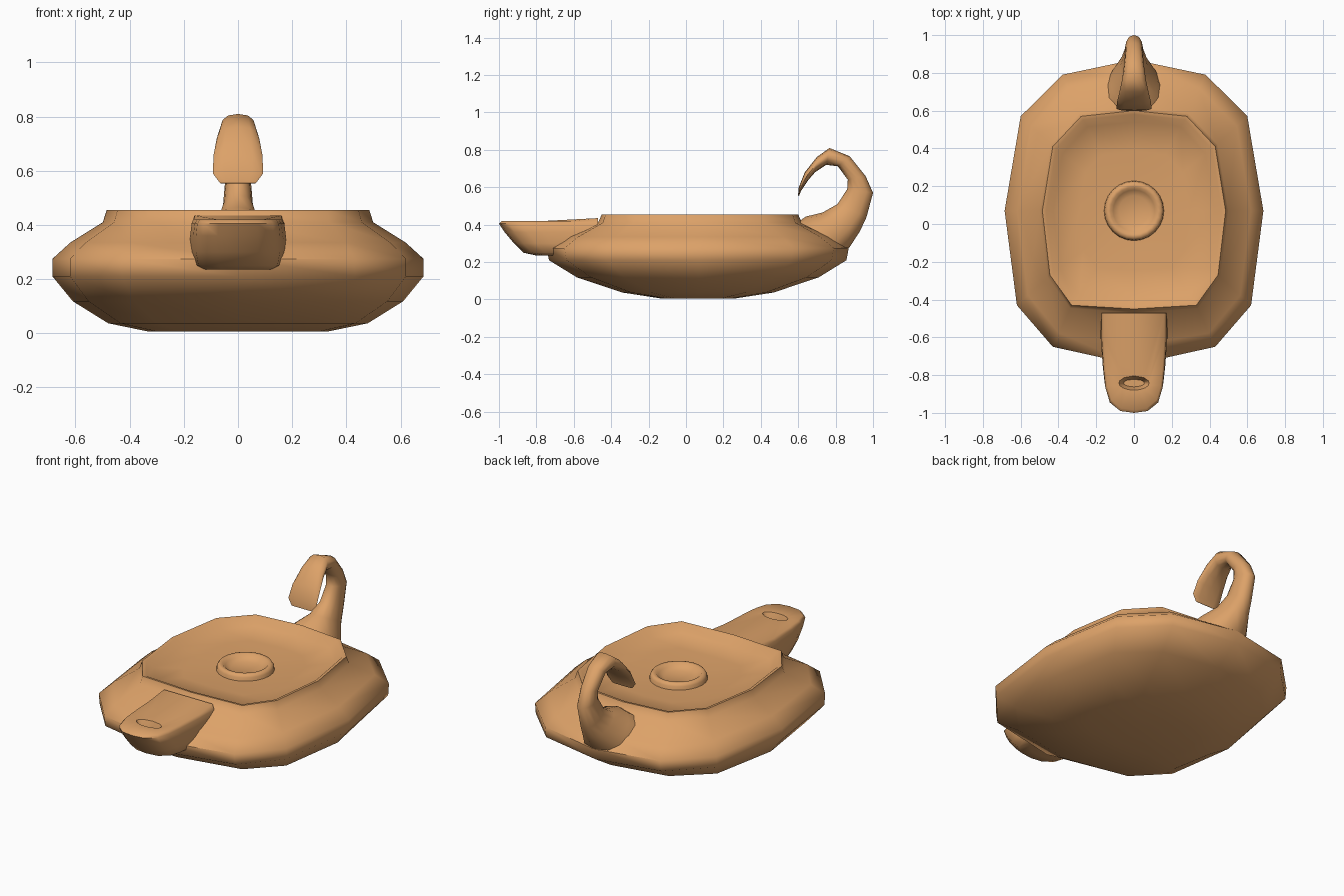
import bpy, math

if "Cube" in bpy.data.objects:
    bpy.data.objects.remove(bpy.data.objects["Cube"])

clay = bpy.data.materials.new("clay")
clay.diffuse_color = (0.72, 0.36, 0.14, 1)
clay.use_nodes = True
clay.node_tree.nodes["Principled BSDF"].inputs["Base Color"].default_value = clay.diffuse_color


def loft(name, rings, angle=60):
    """Skin a list of equal-length closed rings and cap both ends."""
    n = len(rings[0])
    verts = [p for r in rings for p in r]
    faces = [(k * n + i, k * n + (i + 1) % n, (k + 1) * n + (i + 1) % n, (k + 1) * n + i)
             for k in range(len(rings) - 1) for i in range(n)]
    for k, flip in ((0, True), (len(rings) - 1, False)):
        c = len(verts)
        verts.append(tuple(sum(p[a] for p in rings[k]) / n for a in range(3)))
        for i in range(n):
            a, b = k * n + i, k * n + (i + 1) % n
            faces.append((b, a, c) if flip else (a, b, c))
    me = bpy.data.meshes.new(name)
    me.from_pydata(verts, [], faces)
    ob = bpy.data.objects.new(name, me)
    bpy.context.collection.objects.link(ob)
    me.materials.append(clay)
    bpy.ops.object.select_all(action='DESELECT')
    ob.select_set(True)
    bpy.context.view_layer.objects.active = ob
    bpy.ops.object.mode_set(mode='EDIT')
    bpy.ops.mesh.select_all(action='SELECT')
    bpy.ops.mesh.normals_make_consistent(inside=False)
    bpy.ops.object.mode_set(mode='OBJECT')
    bpy.ops.object.shade_smooth_by_angle(angle=math.radians(angle))
    return ob


def mirrored(half):
    return half + [(-x, y) for x, y in half[-2:0:-1]]


# Body: outlines of the widest belt and of the rim, back to front
CY = 0.065
belt = mirrored([(0, .87), (.38, .79), (.60, .57), (.685, .07), (.62, -.43), (.43, -.65), (0, -.745)])
rim = mirrored([(0, .60), (.28, .57), (.43, .41), (.485, .07), (.445, -.27), (.33, -.43), (0, -.45)])


def scaled(outline, sx, sy, z):
    return [(x * sx, CY + (y - CY) * sy, z) for x, y in outline]


def blend(t, z):
    return [(a[0] + (b[0] - a[0]) * t, a[1] + (b[1] - a[1]) * t, z) for a, b in zip(belt, rim)]


def circle(r, z):
    out = []
    for x, y in rim:
        a = math.atan2(y - CY, x)
        out.append((r * math.cos(a), CY + r * math.sin(a), z))
    return out


rings = [scaled(belt, .48, .25, .006), scaled(belt, .70, .50, .037), scaled(belt, .89, .80, .118),
         scaled(belt, 1, .985, .21), blend(0, .275), blend(.33, .335), blend(.93, .41), blend(1, .455),
         scaled(rim, .96, .965, .452), scaled(rim, .88, .89, .415), scaled(rim, .6, .6, .405),
         circle(.19, .395)]
loft("body", rings)


# Filler ring in the sunken top
def disc(r, z, n=24):
    return [(r * math.cos(2 * math.pi * i / n), .07 + r * math.sin(2 * math.pi * i / n), z) for i in range(n)]


loft("filler_ring", [disc(.16, .385), disc(.155, .415), disc(.145, .43), disc(.125, .43),
                     disc(.11, .415), disc(.08, .40)])


# Spout: stacked horizontal U outlines, ending in the wick hole
def u_ring(w, front, z, back=-.47, back_z=None):
    bz = z if back_z is None else back_z
    half = [(0, back, bz), (w * 1.07, back, bz), (w * 1.07, -.60, z), (w, front * .78, z),
            (w * .94, front * .87, z), (w * .80, front * .945, z), (w * .45, front * .99, z), (0, front, z)]
    return half + [(-x, y, h) for x, y, h in half[-2:0:-1]]


def wick(sx, sy, z):
    angles = [90, 50, 20, 0, -20, -40, -65, -90]
    half = [(sx * math.cos(math.radians(a)), -.842 + sy * math.sin(math.radians(a)), z) for a in angles]
    half[0] = (0, half[0][1], z)
    half[-1] = (0, half[-1][1], z)
    return half + [(-x, y, h) for x, y, h in half[-2:0:-1]]


loft("spout", [u_ring(.13, -.80, .235), u_ring(.155, -.87, .25), u_ring(.165, -.92, .30),
               u_ring(.165, -.97, .36), u_ring(.160, -1.0, .405),
               u_ring(.150, -.985, .42, back_z=.435),
               wick(.08, .038, .416), wick(.07, .03, .395), wick(.055, .02, .36)])

# Curled handle: (outer y, z), (inner y, z), half width
spine = [(.80, .20, .58, .40, .17), (.875, .28, .64, .443, .125), (.93, .365, .73, .465, .075),
         (.965, .44, .81, .51, .055),
         (1.0, .57, .862, .59, .046), (.96, .66, .865, .64, .046), (.875, .766, .812, .712, .052),
         (.767, .81, .75, .72, .064), (.70, .762, .69, .68, .078), (.635, .68, .655, .64, .090),
         (.603, .60, .615, .58, .093), (.599, .555, .604, .553, .066)]
N = 12
hook = []
for oy, oz, iy, iz, w in spine:
    ring = []
    for i in range(N):
        a = 2 * math.pi * i / N
        s = .5 + .5 * math.cos(a)
        ring.append((w * math.copysign(abs(math.sin(a)) ** .8, math.sin(a)),
                     iy + (oy - iy) * s, iz + (oz - iz) * s))
    hook.append(ring)
loft("handle", hook)
